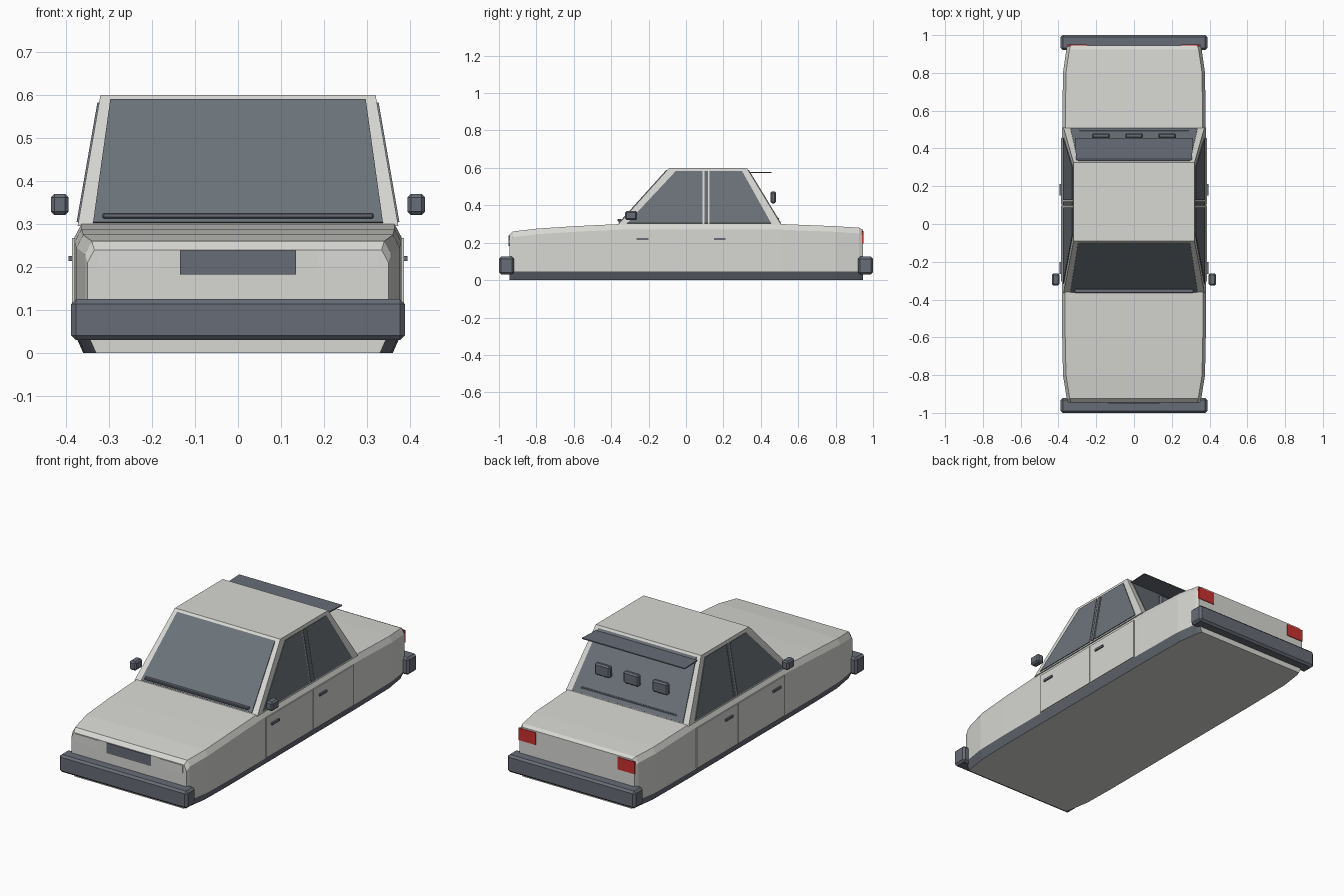
import bpy, bmesh
from mathutils import Vector

cube = bpy.data.objects.get("Cube")
if cube:
    bpy.data.objects.remove(cube, do_unlink=True)


def material(name, rgb):
    m = bpy.data.materials.new(name)
    m.use_nodes = True
    m.diffuse_color = (*rgb, 1)
    m.node_tree.nodes["Principled BSDF"].inputs["Base Color"].default_value = (*rgb, 1)
    return m


PAINT = material("light grey paint", (0.68, 0.68, 0.65))
TRIM = material("dark trim", (0.135, 0.15, 0.18))
GLASS = material("tinted glass", (0.15, 0.172, 0.195))
RED = material("red lens", (0.6, 0.03, 0.03))
LENS = material("headlight lens", (0.7, 0.71, 0.68))


def finish(name, bm, *mats):
    bmesh.ops.recalc_face_normals(bm, faces=bm.faces)
    mesh = bpy.data.meshes.new(name)
    bm.to_mesh(mesh)
    bm.free()
    for m in mats:
        mesh.materials.append(m)
    ob = bpy.data.objects.new(name, mesh)
    bpy.context.collection.objects.link(ob)
    return ob


def box(name, xs, ys, zs, mat, bevel=0):
    """Box from three (low, high) ranges, with optional chamfered edges."""
    bm = bmesh.new()
    bmesh.ops.create_cube(bm, size=1)
    for v in bm.verts:
        v.co = [r[0] if c < 0 else r[1] for c, r in zip(v.co, (xs, ys, zs))]
    if bevel:
        bmesh.ops.bevel(bm, geom=bm.edges[:], offset=bevel, segments=1, affect='EDGES')
    return finish(name, bm, mat)


def plate(name, points, out, mat, t=0.004):
    """Thin plate standing proud of a flat outline in the direction out."""
    bm = bmesh.new()
    face = bm.faces.new([bm.verts.new(p) for p in points])
    ext = bmesh.ops.extrude_face_region(bm, geom=[face], use_keep_orig=True)
    for v in ext["geom"]:
        if isinstance(v, bmesh.types.BMVert):
            v.co += Vector(out).normalized() * t
    return finish(name, bm, mat)


# Lower body: lofted sections (y, half width, top height)
stations = [(-0.945, 0.35, 0.24), (-0.925, 0.356, 0.26), (-0.8, 0.376, 0.275),
            (-0.6, 0.38, 0.288), (-0.35, 0.38, 0.3), (0.5, 0.38, 0.3),
            (0.8, 0.376, 0.288), (0.925, 0.358, 0.28), (0.945, 0.35, 0.27)]
bm = bmesh.new()
rings = []
for y, w, top in stations:
    half = [(w - 0.02, 0), (w, 0.045), (w, top - 0.03), (w - 0.016, top)]
    outline = half + [(-x, z) for x, z in reversed(half)]
    rings.append([bm.verts.new((x, y, z)) for x, z in outline])
for a, b in zip(rings, rings[1:]):
    for i in range(8):
        j = (i + 1) % 8
        f = bm.faces.new((a[i], a[j], b[j], b[i]))
        f.material_index = 1 if i in (0, 6) else 0   # sills
bm.faces.new(rings[0])
bm.faces.new(rings[-1])
finish("body", bm, PAINT, TRIM)

# Cabin shell
Z0, Z1 = 0.295, 0.6
X0, X1 = 0.373, 0.32
FRONT, REAR = (-0.365, -0.09), (0.51, 0.325)


def mix(a, b, z):
    return a + (b - a) * (z - Z0) / (Z1 - Z0)


bm = bmesh.new()
low, high = [[bm.verts.new((sx * x, y, z)) for sx, y in
              ((-1, f), (1, f), (1, r), (-1, r))]
             for x, f, r, z in ((X0, FRONT[0], REAR[0], Z0), (X1, FRONT[1], REAR[1], Z1))]
bm.faces.new(low)
bm.faces.new(high)
for i in range(4):
    j = (i + 1) % 4
    bm.faces.new((low[i], low[j], high[j], high[i]))
finish("cabin", bm, PAINT)

# Windscreen and rear window
for name, ends, sign in (("windscreen", FRONT, -1), ("rear_window", REAR, 1)):
    za, zb = 0.302, 0.588
    pts = [(x, mix(*ends, z), z) for x, z in
           ((-0.337, za), (0.337, za), (0.297, zb), (-0.297, zb))]
    slope = abs(ends[1] - ends[0])
    plate(name, pts, (0, sign * (Z1 - Z0), slope), GLASS)

# Side windows and centre pillars: (y, z) outlines
side_panes = {
    "front_side_window": [(-0.315, 0.304), (0.087, 0.304), (0.087, 0.582), (-0.055, 0.582)],
    "centre_pillar": [(0.098, 0.304), (0.118, 0.304), (0.118, 0.582), (0.098, 0.582)],
    "rear_side_window": [(0.126, 0.304), (0.455, 0.304), (0.3, 0.582), (0.126, 0.582)],
}

for side, s in (("left", 1), ("right", -1)):
    for name, outline in side_panes.items():
        pts = [(s * mix(X0, X1, z), y, z) for y, z in outline]
        plate(side + "_" + name, pts, (s * (Z1 - Z0), 0, X0 - X1),
              TRIM if "pillar" in name else GLASS)

    def mirrored(name, xs, ys, zs, mat, bevel=0):
        box(side + "_" + name, sorted(s * x for x in xs), ys, zs, mat, bevel)

    # Doors, handles, mirrors and lamps
    mirrored("front_door", (0.37, 0.386), (-0.305, 0.098), (0.048, 0.268), PAINT)
    mirrored("rear_door", (0.37, 0.386), (0.102, 0.455), (0.048, 0.268), PAINT)
    mirrored("front_handle", (0.38, 0.394), (-0.265, -0.2), (0.214, 0.226), TRIM)
    mirrored("rear_handle", (0.38, 0.394), (0.15, 0.212), (0.214, 0.226), TRIM)
    mirrored("mirror", (0.394, 0.435), (-0.325, -0.262), (0.321, 0.37), TRIM, 0.008)
    mirrored("headlight", (0.184, 0.328), (-0.948, -0.94), (0.195, 0.237), LENS)
    mirrored("tail_light", (0.25, 0.352), (0.94, 0.949), (0.195, 0.262), RED)

# Grille and bumpers
box("grille", (-0.135, 0.135), (-0.949, -0.94), (0.182, 0.238), TRIM)
box("front_bumper", (-0.388, 0.388), (-1, -0.92), (0.03, 0.125), TRIM, 0.011)
box("rear_bumper", (-0.388, 0.388), (0.92, 1), (0.03, 0.125), TRIM, 0.011)

# Wiper bars, rear visor and rear lamp pods
box("front_wiper", (-0.315, 0.315), (-0.365, -0.345), (0.313, 0.326), TRIM, 0.003)
box("rear_wiper", (-0.29, 0.29), (0.474, 0.498), (0.318, 0.332), TRIM, 0.003)
plate("rear_visor", [(-0.305, 0.3, 0.572), (0.305, 0.3, 0.572),
                     (0.312, 0.456, 0.572), (-0.312, 0.456, 0.572)], (0, 0, 1), TRIM, 0.006)
for name, x in (("left", 0.175), ("centre", 0), ("right", -0.175)):
    box(name + "_lamp_pod", (x - 0.047, x + 0.047), (0.452, 0.481), (0.41, 0.475), TRIM, 0.008)
